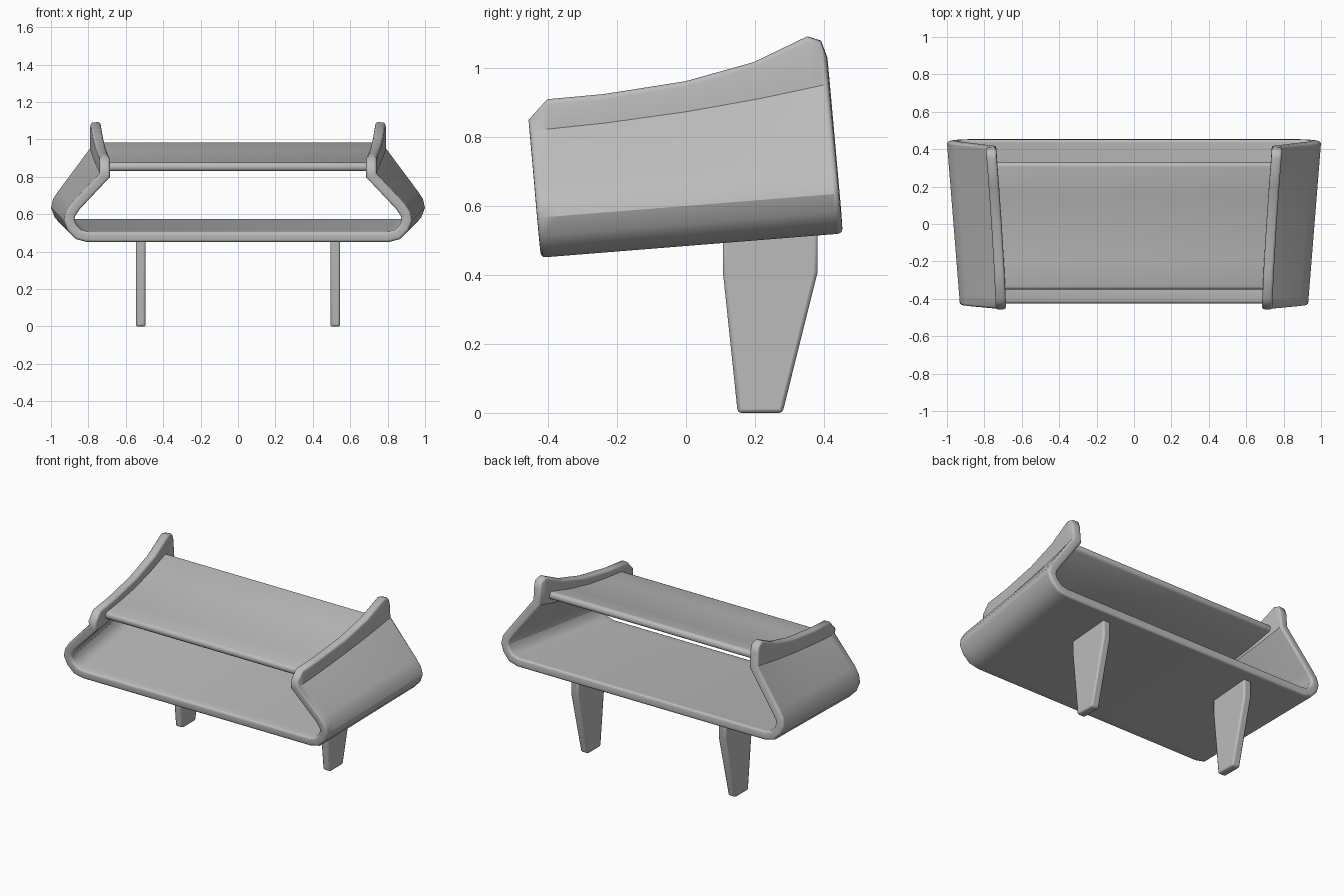
import bpy, bmesh, math

if "Cube" in bpy.data.objects:
    bpy.data.objects.remove(bpy.data.objects["Cube"])

grey = bpy.data.materials.new("plain grey")
grey.use_nodes = True
GREY = (0.5, 0.5, 0.5, 1)
grey.diffuse_color = GREY
grey.node_tree.nodes["Principled BSDF"].inputs["Base Color"].default_value = GREY


def finish(name, bm, bevel, segments, thickness=0):
    """Turn a bmesh into an object with rounded edges."""
    bmesh.ops.recalc_face_normals(bm, faces=bm.faces)
    mesh = bpy.data.meshes.new(name)
    bm.to_mesh(mesh)
    bm.free()
    mesh.materials.append(grey)
    ob = bpy.data.objects.new(name, mesh)
    bpy.context.collection.objects.link(ob)
    if thickness:
        solid = ob.modifiers.new("Thickness", 'SOLIDIFY')
        solid.thickness = thickness
        solid.offset = 0
        solid.use_even_offset = True
    edge = ob.modifiers.new("Rounding", 'BEVEL')
    edge.width = bevel
    edge.segments = segments
    edge.limit_method = 'ANGLE'
    edge.angle_limit = math.radians(62)
    bpy.ops.object.select_all(action='DESELECT')
    ob.select_set(True)
    bpy.context.view_layer.objects.active = ob
    bpy.ops.object.shade_smooth_by_angle(angle=math.radians(33))
    return ob


def sheet(name, sections, thickness):
    """Skin a list of point rows and thicken it into a round-edged panel."""
    bm = bmesh.new()
    rows = [[bm.verts.new(p) for p in row] for row in sections]
    for a, b in zip(rows, rows[1:]):
        for i in range(len(a) - 1):
            bm.faces.new((a[i], a[i + 1], b[i + 1], b[i]))
    return finish(name, bm, thickness * 0.42, 3, thickness)


# Lower shell: flat floor, rounded corners, inward-leaning sides, upright fins
stations = [(-0.425, 0.85), (-0.365, 0.91), (-0.2, 0.925), (0.04, 0.962),
            (0.245, 1.018), (0.405, 1.092), (0.443, 1.08), (0.457, 1.03)]
corner = [(-0.10, 0), (-0.05, 0.013), (-0.015, 0.05), (0, 0.09),
          (-0.008, 0.125), (-0.035, 0.165)]
sections = []
for v, fin_top in stations:
    t = (v + 0.425) / 0.882
    floor = 0.478 + 0.07 * t
    width = 0.902 + 0.07 * t
    fin_x = 0.712 + 0.053 * t ** 1.3
    half = [(width + dx, floor + dz) for dx, dz in corner]
    half += [(fin_x, 0.808 + 0.07 * t + 0.068 * t * t), (fin_x, fin_top)]
    outline = [(-x, z) for x, z in reversed(half)] + half
    sections.append([(x, v - 0.09 * (z - 0.5), z) for x, z in outline])
sheet("lower_shell", sections, 0.055)

# Upper blade spanning between the fins
blade = [(-0.35, 0.852), (-0.2, 0.864), (-0.03, 0.884), (0.15, 0.919), (0.33, 0.967)]
sheet("upper_blade", [[(s * (0.72 + 0.04 * (y + 0.35)), y, z) for s in (-1, 1)]
                      for y, z in blade], 0.046)

# Two tapered support legs
leg = [(0.15, 0), (0.28, 0), (0.382, 0.41), (0.382, 0.53), (0.107, 0.505), (0.107, 0.41)]
for side, x in (("left", 0.52), ("right", -0.52)):
    bm = bmesh.new()
    face = bm.faces.new([bm.verts.new((x - 0.026, y, z)) for y, z in leg])
    grown = bmesh.ops.extrude_face_region(bm, geom=[face])["geom"]
    verts = [g for g in grown if isinstance(g, bmesh.types.BMVert)]
    bmesh.ops.translate(bm, verts=verts, vec=(0.052, 0, 0))
    finish(side + "_leg", bm, 0.01, 2)
